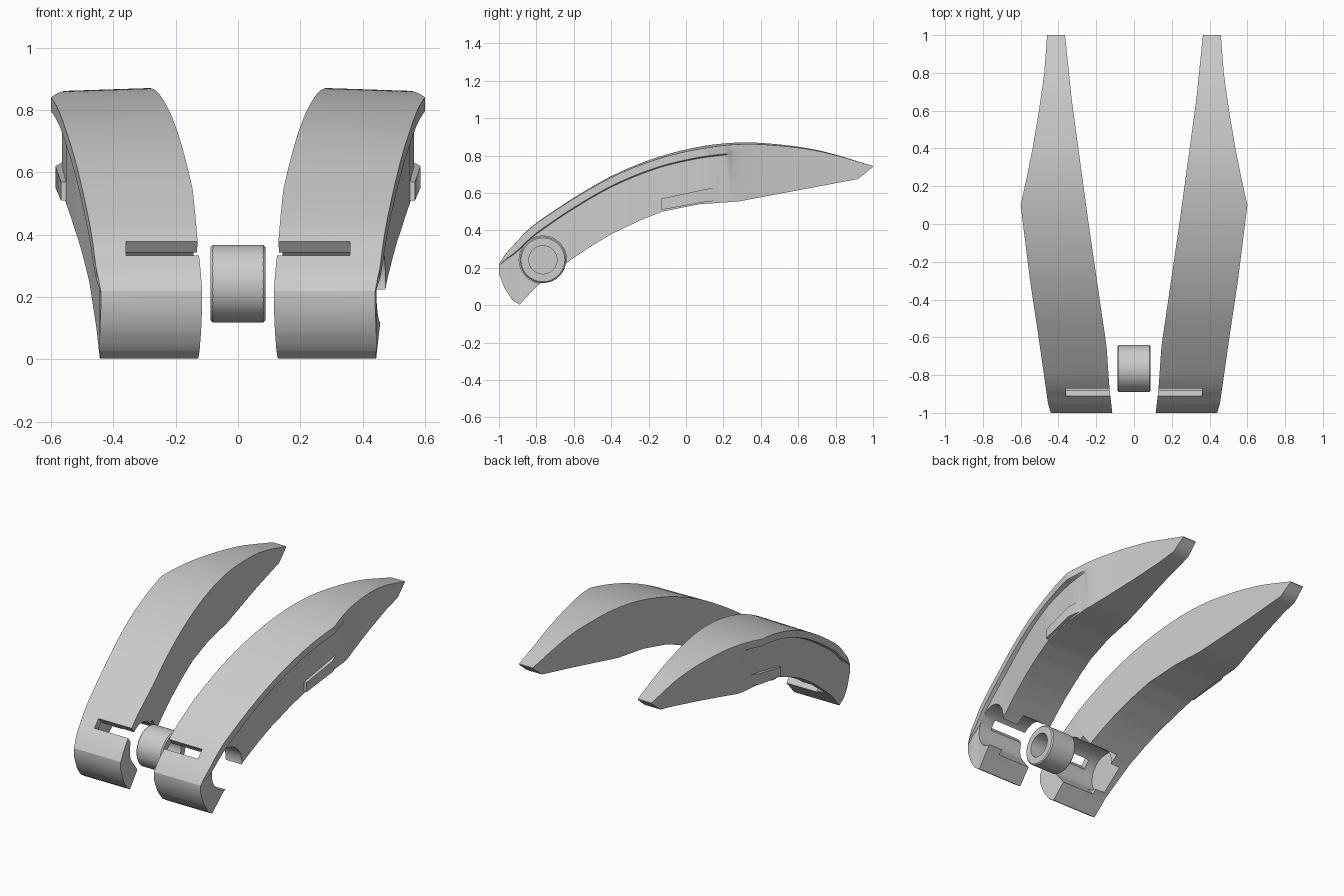
import bpy, bmesh, math
from mathutils import Matrix, Vector

if "Cube" in bpy.data.objects:
    bpy.data.objects.remove(bpy.data.objects["Cube"])

GREY = bpy.data.materials.new("plain_grey")
GREY.use_nodes = True
GREY.diffuse_color = (0.6, 0.6, 0.6, 1)
GREY.node_tree.nodes["Principled BSDF"].inputs["Base Color"].default_value = (0.6, 0.6, 0.6, 1)

# Arm outlines as (y, value) keys
TOP = [(-1, .22), (-.96, .28), (-.91, .335), (-.87, .38), (-.8, .44), (-.6, .575), (-.4, .69),
       (-.2, .775), (0, .833), (.2, .865), (.4, .868), (.7, .83), (1, .745)]
BOTTOM = [(-1, .17), (-.97, .09), (-.93, .03), (-.89, .003), (-.8, .1), (-.62, .24), (-.5, .32),
          (-.4, .38), (-.25, .452), (-.13, .5), (.07, .54), (.28, .555), (.92, .675), (1, .74)]
OUTER = [(-1, .44), (-.95, .455), (-.6, .505), (-.3, .55), (.1, .6), (.25, .567), (.4, .537),
         (.6, .503), (.8, .475), (1, .46)]
INNER = [(-1, .115), (-.87, .13), (-.65, .145), (0, .24), (.66, .33), (1, .365)]
RIM = [(-1, 0), (-.9, .02), (-.6, .027), (-.13, .02), (.1, .035), (.25, .002), (.3, 0), (1, 0)]
DROP = [(-1, 0), (-.6, .005), (.1, .012), (1, 0)]
HOLE = Vector((0, -.765, .243))


def key(keys, y):
    for (a, u), (b, v) in zip(keys, keys[1:]):
        if y <= b:
            return u + (v - u) * (y - a) / (b - a)
    return keys[-1][1]


def curve(keys, y):
    """Smooth interpolation through the keys."""
    for i, ((a, u), (b, v)) in enumerate(zip(keys, keys[1:])):
        if y <= b:
            p, q = keys[max(i - 1, 0)], keys[min(i + 2, len(keys) - 1)]
            h, t = b - a, (y - a) / (b - a)
            m, n = (v - p[1]) / (b - p[0]) * h, (q[1] - u) / (q[0] - a) * h
            return (u * (1 + 2 * t) * (1 - t) ** 2 + m * t * (1 - t) ** 2
                    + v * t * t * (3 - 2 * t) + n * t * t * (t - 1))
    return keys[-1][1]


def finish(name, bm, smooth=True):
    bmesh.ops.recalc_face_normals(bm, faces=bm.faces)
    mesh = bpy.data.meshes.new(name)
    bm.to_mesh(mesh)
    bm.free()
    mesh.materials.append(GREY)
    ob = bpy.data.objects.new(name, mesh)
    bpy.context.collection.objects.link(ob)
    if smooth:
        shade(ob)
    return ob


def shade(ob):
    bpy.ops.object.select_all(action='DESELECT')
    ob.select_set(True)
    bpy.context.view_layer.objects.active = ob
    bpy.ops.object.shade_smooth_by_angle(angle=math.radians(30))


def loft(name, rings):
    bm = bmesh.new()
    rows = [[bm.verts.new(p) for p in ring] for ring in rings]
    n = len(rows[0])
    for a, b in zip(rows, rows[1:]):
        for i in range(n):
            bm.faces.new((a[i], a[(i + 1) % n], b[(i + 1) % n], b[i]))
    bm.faces.new(rows[0])
    bm.faces.new(rows[-1][::-1])
    return finish(name, bm, False)


def box(x0, x1, size_y, size_z, matrix):
    bm = bmesh.new()
    bmesh.ops.create_cube(bm, size=1)
    bmesh.ops.scale(bm, vec=(abs(x1 - x0), size_y, size_z), verts=bm.verts)
    bmesh.ops.transform(bm, matrix=matrix @ Matrix.Translation(((x0 + x1) / 2, 0, 0)), verts=bm.verts)
    return finish("cutter", bm, False)


def rod(x0, x1, radius):
    bm = bmesh.new()
    bmesh.ops.create_cone(bm, cap_ends=True, segments=64, radius1=radius, radius2=radius, depth=abs(x1 - x0))
    place = Matrix.Translation(HOLE + Vector(((x0 + x1) / 2, 0, 0))) @ Matrix.Rotation(math.pi / 2, 4, 'Y')
    bmesh.ops.transform(bm, matrix=place, verts=bm.verts)
    return finish("cutter", bm, False)


def cut(ob, cutter, operation='DIFFERENCE'):
    mod = ob.modifiers.new("cut", 'BOOLEAN')
    mod.object, mod.operation, mod.solver = cutter, operation, 'EXACT'
    bpy.context.view_layer.objects.active = ob
    bpy.ops.object.modifier_apply(modifier=mod.name)
    bpy.data.objects.remove(cutter)


def arm(name, side, hole_end):
    # Arched body with an overhanging outer rim
    stations = sorted({round(-1 + i * .04, 3) for i in range(51)} | {k[0] for k in BOTTOM + OUTER})
    rings = []
    for y in stations:
        top, low = curve(TOP, y), key(BOTTOM, y)
        inner, outer, rim = key(INNER, y), key(OUTER, y), key(RIM, y)
        edge = top - key(DROP, y)
        height = edge - low
        rings.append([(side * x, y, z) for x, z in (
            (inner, low), (inner, top), (outer, edge), (outer, edge - height * .15),
            (outer - rim, edge - height * .17), (outer - rim, low))])
    ob = loft(name, rings)
    # Raised pad fading into the outer face
    pad = [(-.13, .568, .51, .57), (.1, .586, .552, .62), (.22, .55, .565, .64)]
    cut(ob, loft("pad", [[(side * x, y, z) for x, z in ((.5, lo), (.5, hi), (out, hi), (out, lo))]
                         for y, out, lo, hi in pad]), 'UNION')
    # Pivot bore, its open mouth and the front slot facing it
    cut(ob, rod(side * .05, side * hole_end, .127))
    tilt = Matrix.Translation(HOLE) @ Matrix.Rotation(math.atan2(.14, .18), 4, 'X')
    cut(ob, box(side * .05, side * .36, .28, .3, tilt @ Matrix.Translation((0, .015, -.15))))
    cut(ob, box(side * .05, side * .36, .06, .2, tilt @ Matrix.Translation((0, -.03, .15))))
    shade(ob)


arm("left_arm", 1, .7)
arm("right_arm", -1, .425)

# Pivot bushing between the arms
bm = bmesh.new()
profile = [(-.088, .075), (-.088, .117), (-.081, .124), (.081, .124), (.088, .117), (.088, .075)]
verts = [bm.verts.new(HOLE + Vector((x, 0, r))) for x, r in profile]
edges = [bm.edges.new((verts[i - 1], verts[i])) for i in range(len(verts))]
bmesh.ops.spin(bm, geom=verts + edges, cent=HOLE, axis=(1, 0, 0), angle=math.tau, steps=64)
bmesh.ops.remove_doubles(bm, verts=bm.verts, dist=.0005)
finish("pivot_bushing", bm)
